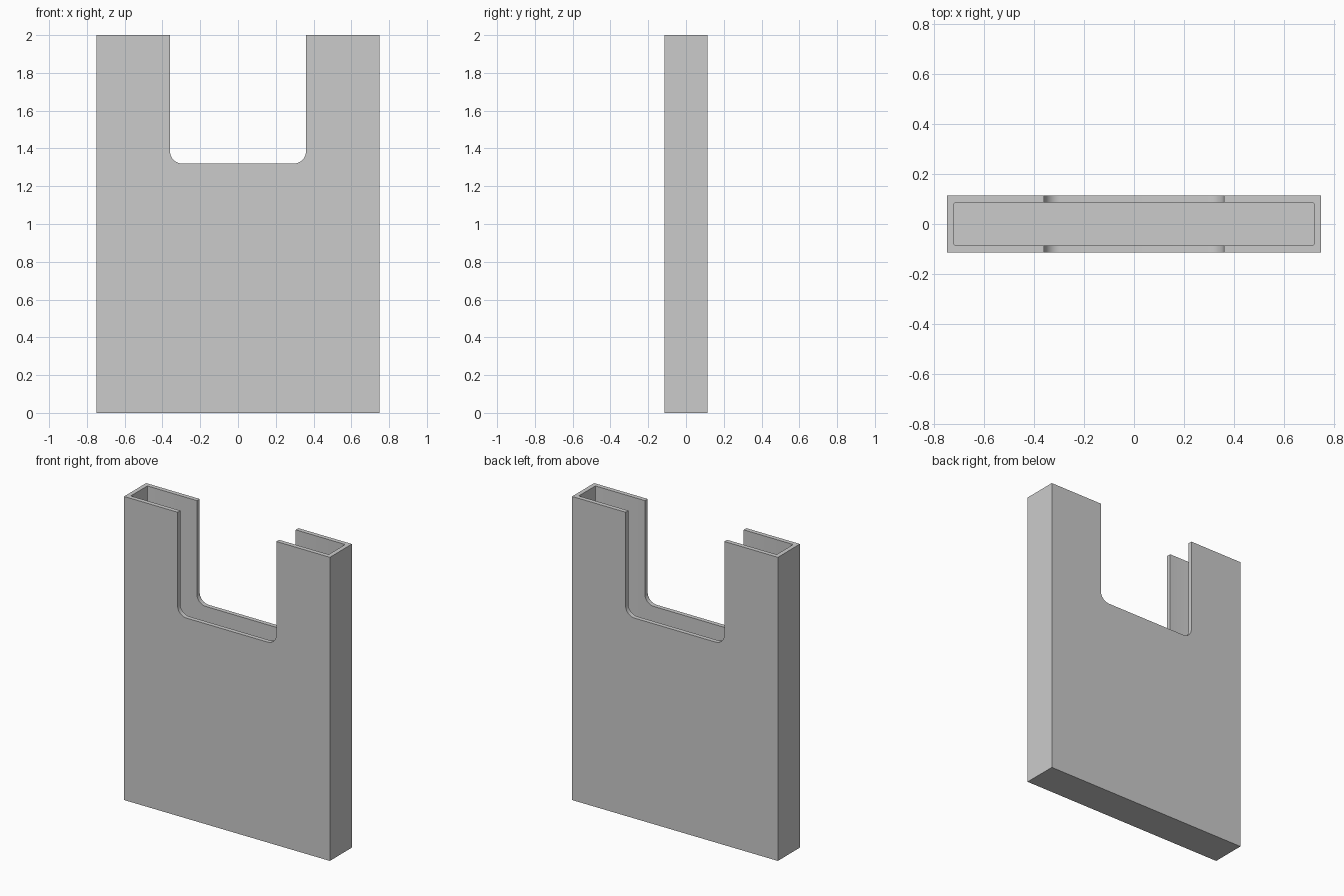
import bpy, bmesh

cube = bpy.data.objects.get("Cube")
if cube:
    bpy.data.objects.remove(cube, do_unlink=True)

WIDTH, DEPTH, HEIGHT = 1.5, 0.23, 2.0
WALL = 0.029
NOTCH_HALF, NOTCH_Z, NOTCH_RADIUS = 0.36, 1.32, 0.065

grey = bpy.data.materials.new("plain grey")
grey.use_nodes = True
colour = (0.6, 0.6, 0.6, 1)
grey.diffuse_color = colour
grey.node_tree.nodes["Principled BSDF"].inputs["Base Color"].default_value = colour


def box(name, half_x, half_y, z0, z1, axis=None, radius=0, segments=8):
    """Box between two heights, with the edges along one axis rounded."""
    bm = bmesh.new()
    bmesh.ops.create_cube(bm, size=2)
    for v in bm.verts:
        v.co.x *= half_x
        v.co.y *= half_y
        v.co.z = z1 if v.co.z > 0 else z0
    if axis is not None:
        edges = [e for e in bm.edges
                 if abs((e.verts[0].co - e.verts[1].co)[axis]) > 1e-4]
        bmesh.ops.bevel(bm, geom=edges, offset=radius, segments=segments,
                        profile=0.5, affect='EDGES')
    mesh = bpy.data.meshes.new(name)
    bm.to_mesh(mesh)
    bm.free()
    mesh.materials.append(grey)
    obj = bpy.data.objects.new(name, mesh)
    bpy.context.collection.objects.link(obj)
    return obj


def cut(target, cutter):
    """Subtract the cutter, then discard it."""
    cutter.hide_render = True
    mod = target.modifiers.new("cut", 'BOOLEAN')
    mod.operation = 'DIFFERENCE'
    mod.solver = 'EXACT'
    mod.object = cutter
    bpy.context.view_layer.objects.active = target
    bpy.ops.object.modifier_apply(modifier=mod.name)
    bpy.data.objects.remove(cutter, do_unlink=True)


# Upright sleeve
sleeve = box("sleeve", WIDTH / 2, DEPTH / 2, 0, HEIGHT)

# Open-topped pocket
cut(sleeve, box("pocket_cutter", WIDTH / 2 - WALL, DEPTH / 2 - WALL,
                WALL, HEIGHT + 0.3, 2, 0.005, 3))

# Notch with rounded lower corners through front and back walls
cut(sleeve, box("notch_cutter", NOTCH_HALF, DEPTH, NOTCH_Z,
                HEIGHT + 0.3, 1, NOTCH_RADIUS))

bpy.ops.object.select_all(action='DESELECT')
sleeve.select_set(True)
bpy.context.view_layer.objects.active = sleeve
bpy.ops.object.shade_smooth_by_angle()
